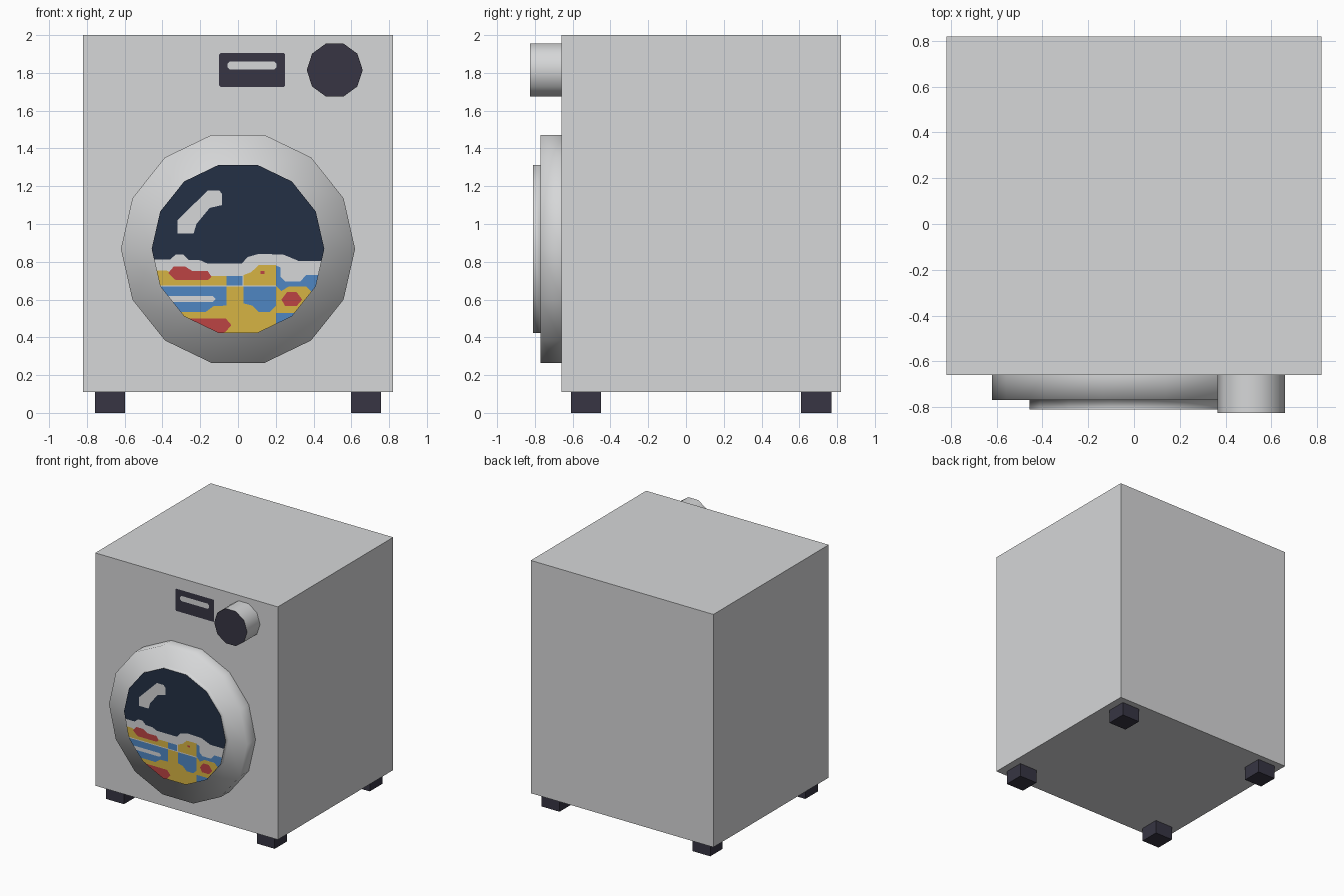
import bpy, bmesh, math
from mathutils import Vector

if "Cube" in bpy.data.objects:
    bpy.data.objects.remove(bpy.data.objects["Cube"])


def srgb(r, g, b):
    def lin(c):
        c /= 255
        return c / 12.92 if c <= 0.04045 else ((c + 0.055) / 1.055) ** 2.4
    return (lin(r), lin(g), lin(b), 1)


def material(name, rgb):
    m = bpy.data.materials.new(name)
    m.diffuse_color = srgb(*rgb)
    m.use_nodes = True
    m.node_tree.nodes["Principled BSDF"].inputs["Base Color"].default_value = m.diffuse_color
    return m


WHITE = material("light grey enamel", (214, 215, 216))
DARK = material("charcoal plastic", (55, 53, 67))
NAVY = material("navy glass", (36, 48, 69))
BLUE = material("blue cloth", (78, 134, 194))
YELLOW = material("yellow cloth", (214, 180, 68))
RED = material("red cloth", (188, 68, 68))

DOOR_Z, DOOR_R, GLASS_R, SIDES = 0.868, 0.62, 0.457, 14
BODY_FRONT, RING_FRONT, GLASS_FRONT = -0.66, -0.77, -0.81


def finish(bm, name, mat, smooth=False):
    me = bpy.data.meshes.new(name)
    for f in bm.faces:
        f.smooth = smooth
    bm.to_mesh(me)
    bm.free()
    me.materials.append(mat)
    ob = bpy.data.objects.new(name, me)
    bpy.context.collection.objects.link(ob)
    return ob


def box(name, lo, hi, mat):
    bm = bmesh.new()
    bmesh.ops.create_cube(bm, size=1)
    for v in bm.verts:
        v.co = Vector([lo[i] + (v.co[i] + 0.5) * (hi[i] - lo[i]) for i in range(3)])
    finish(bm, name, mat)


def circle(cx, cz, r, n):
    return [(cx + r * math.cos(math.tau * i / n), cz + r * math.sin(math.tau * i / n))
            for i in range(n)]


def lathe(name, cx, cz, n, profile, mat):
    """Smooth rings of (radius, y) joined around a front-to-back axis."""
    bm = bmesh.new()
    rings = [[bm.verts.new((x, y, z)) for x, z in circle(cx, cz, r, n)] for r, y in profile]
    for a, b in zip(rings, rings[1:]):
        for i in range(n):
            j = (i + 1) % n
            bm.faces.new((a[i], a[j], b[j], b[i]))
    bmesh.ops.recalc_face_normals(bm, faces=bm.faces)
    # outermost wall must face away from the axis
    f = bm.faces[:][0]
    if f.normal.dot(f.calc_center_median() - Vector((cx, f.calc_center_median().y, cz))) < 0:
        bmesh.ops.reverse_faces(bm, faces=bm.faces)
    finish(bm, name, mat, smooth=True)


def plate(name, y, outlines, mat, clip=False):
    """Flat painted shapes facing the front, optionally trimmed to the glass."""
    bm = bmesh.new()
    for pts in outlines:
        bm.faces.new([bm.verts.new((x, y, z)) for x, z in pts])
    if clip:
        for i in range(SIDES):
            a = math.tau * (i + 0.5) / SIDES
            d = Vector((math.cos(a), 0, math.sin(a)))
            co = Vector((0, y, DOOR_Z)) + d * GLASS_R * math.cos(math.pi / SIDES)
            bmesh.ops.bisect_plane(bm, geom=bm.verts[:] + bm.edges[:] + bm.faces[:],
                                   plane_co=co, plane_no=d, clear_outer=True)
    bm.normal_update()
    for f in bm.faces:
        if f.normal.y > 0:
            f.normal_flip()
    finish(bm, name, mat)


def rect(x0, x1, z0, z1, c=0):
    if not c:
        return [(x0, z0), (x1, z0), (x1, z1), (x0, z1)]
    return [(x0 + c, z0), (x1 - c, z0), (x1, z0 + c), (x1, z1 - c),
            (x1 - c, z1), (x0 + c, z1), (x0, z1 - c), (x0, z0 + c)]


# cabinet and feet
box("cabinet", (-0.82, BODY_FRONT, 0.11), (0.82, 0.82, 2.0), WHITE)
for side, x in (("left", -0.677), ("right", 0.677)):
    for end, y in (("front", -0.53), ("back", 0.69)):
        box(f"{end}_{side}_foot", (x - 0.08, y - 0.08, 0), (x + 0.08, y + 0.08, 0.11), DARK)

# door ring with raised glass rim, and glass
lathe("door_ring", 0, DOOR_Z, SIDES,
      [(DOOR_R, BODY_FRONT), (DOOR_R, RING_FRONT), (GLASS_R, RING_FRONT), (GLASS_R, GLASS_FRONT)], WHITE)
plate("door_glass", GLASS_FRONT, [circle(0, DOOR_Z, GLASS_R, SIDES)], NAVY)

# dial
lathe("dial_side", 0.512, 1.815, 10, [(0.148, BODY_FRONT), (0.148, -0.825)], WHITE)
plate("dial_face", -0.825, [circle(0.512, 1.815, 0.148, 10)], DARK)

# display panel
plate("display_panel", BODY_FRONT - 0.002, [rect(-0.10, 0.25, 1.725, 1.905, 0.008)], DARK)
plate("display_bar", BODY_FRONT - 0.004, [rect(-0.055, 0.205, 1.818, 1.86, 0.012)], WHITE)

# glass highlight and laundry layers
L = [GLASS_FRONT - 0.0018 * i for i in range(1, 5)]
plate("glass_highlight", L[0], [[
    (-0.32, 1.02), (-0.32, 0.95), (-0.235, 0.95), (-0.22, 1.0), (-0.15, 1.085),
    (-0.085, 1.10), (-0.085, 1.16), (-0.10, 1.178), (-0.16, 1.178)]], WHITE)
plate("white_laundry", L[0], [[
    (-0.5, 0.4), (0.5, 0.4), (0.5, 0.805), (0.32, 0.805), (0.24, 0.838), (0.11, 0.842),
    (0.05, 0.825), (0.02, 0.79), (-0.16, 0.79), (-0.20, 0.808), (-0.26, 0.81),
    (-0.29, 0.838), (-0.33, 0.838), (-0.36, 0.812), (-0.5, 0.812)]], WHITE, True)
plate("yellow_laundry", L[1], [
    [(-0.5, 0.675), (-0.06, 0.675), (-0.06, 0.725), (-0.15, 0.725), (-0.34, 0.735),
     (-0.38, 0.755), (-0.5, 0.755)],
    [(0.03, 0.675), (0.2, 0.675), (0.2, 0.783), (0.11, 0.783), (0.07, 0.745), (0.03, 0.73)],
    rect(-0.5, 0.5, 0.4, 0.668)], YELLOW, True)
plate("blue_laundry", L[2], [
    rect(-0.06, 0.025, 0.675, 0.725),
    [(0.2, 0.675), (0.23, 0.645), (0.27, 0.67), (0.36, 0.67), (0.39, 0.64), (0.5, 0.64),
     (0.5, 0.73), (0.36, 0.73), (0.33, 0.695), (0.25, 0.695), (0.225, 0.72), (0.225, 0.77),
     (0.2, 0.78)],
    [(-0.5, 0.668), (-0.06, 0.668), (-0.06, 0.568), (-0.13, 0.565), (-0.17, 0.535),
     (-0.5, 0.535)],
    [(0.03, 0.668), (0.2, 0.668), (0.2, 0.565), (0.17, 0.535), (0.11, 0.535),
     (0.075, 0.568), (0.03, 0.58)],
    [(0.2, 0.4), (0.5, 0.4), (0.5, 0.6), (0.37, 0.6), (0.33, 0.56), (0.30, 0.53), (0.2, 0.53)]],
    BLUE, True)
plate("red_laundry", L[3], [
    [(-0.37, 0.74), (-0.34, 0.775), (-0.28, 0.775), (-0.24, 0.75), (-0.16, 0.75),
     (-0.14, 0.72), (-0.16, 0.703), (-0.33, 0.703)],
    [(0.23, 0.60), (0.26, 0.64), (0.31, 0.64), (0.34, 0.60), (0.31, 0.565), (0.25, 0.565)],
    [(-0.4, 0.5), (-0.065, 0.5), (-0.035, 0.465), (-0.065, 0.43), (-0.12, 0.4), (-0.4, 0.4)],
    rect(0.12, 0.14, 0.735, 0.75)], RED, True)
plate("white_stripe", L[3], [rect(-0.38, -0.12, 0.588, 0.618, 0.012)], WHITE, True)
